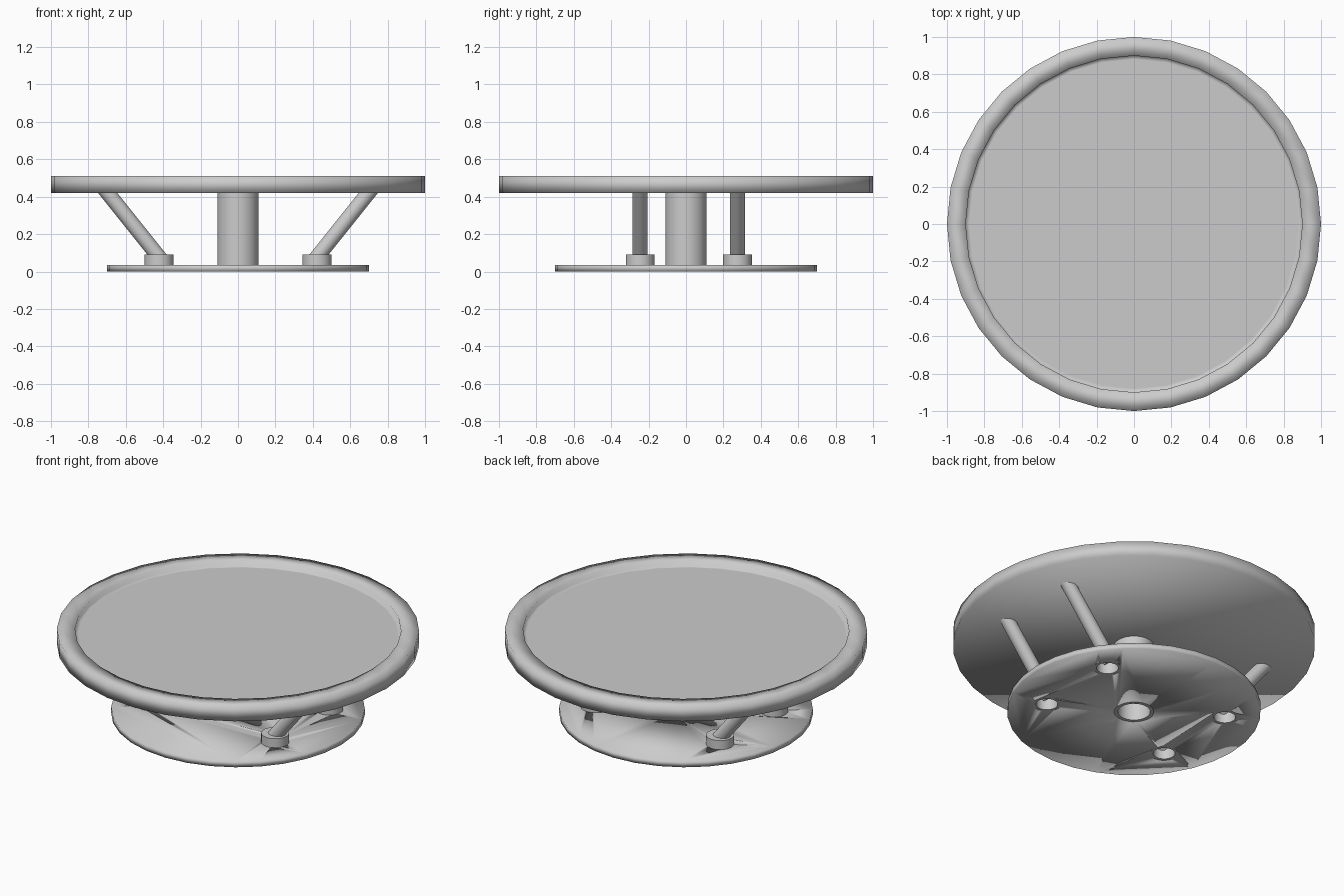
import bpy, bmesh, math
from mathutils import Vector

cube = bpy.data.objects.get("Cube")
if cube:
    bpy.data.objects.remove(cube, do_unlink=True)

SIDES = 32
GREY = (0.6, 0.6, 0.6, 1)
mat = bpy.data.materials.new("plain grey")
mat.use_nodes = True
mat.diffuse_color = GREY
mat.node_tree.nodes["Principled BSDF"].inputs["Base Color"].default_value = GREY


def finish(bm, name, smooth_all=False):
    bmesh.ops.recalc_face_normals(bm, faces=bm.faces)
    mesh = bpy.data.meshes.new(name)
    bm.to_mesh(mesh)
    bm.free()
    obj = bpy.data.objects.new(name, mesh)
    bpy.context.collection.objects.link(obj)
    mesh.materials.append(mat)
    bpy.ops.object.select_all(action='DESELECT')
    obj.select_set(True)
    bpy.context.view_layer.objects.active = obj
    if smooth_all:
        bpy.ops.object.shade_smooth()
    else:
        bpy.ops.object.shade_smooth_by_angle(angle=math.radians(35))
    return obj


def lathe(name, profile, at=(0, 0), closed=False, smooth_all=False):
    """Spin (radius, z) points round z; open profiles are capped at both ends."""
    bm = bmesh.new()
    rings = []
    for r, z in profile:
        rings.append([bm.verts.new((at[0] + r * math.cos(a), at[1] + r * math.sin(a), z))
                      for a in (math.tau * i / SIDES for i in range(SIDES))])
    pairs = list(zip(rings, rings[1:]))
    if closed:
        pairs.append((rings[-1], rings[0]))
    else:
        bm.faces.new(rings[0])
        bm.faces.new(rings[-1])
    for a, b in pairs:
        for i in range(SIDES):
            j = (i + 1) % SIDES
            bm.faces.new((a[i], a[j], b[j], b[i]))
    return finish(bm, name, smooth_all)


def rod(name, start, end, radius):
    start, end = Vector(start), Vector(end)
    axis = end - start
    bm = bmesh.new()
    bmesh.ops.create_cone(bm, cap_ends=True, segments=SIDES, radius1=radius,
                          radius2=radius, depth=axis.length)
    bmesh.ops.rotate(bm, verts=bm.verts, matrix=axis.to_track_quat('Z', 'Y').to_matrix())
    bmesh.ops.translate(bm, verts=bm.verts, vec=(start + end) / 2)
    return finish(bm, name)


# Tray top with raised rim, and the base plate
lathe("tray_top", [(1, 0.42), (1, 0.51), (0.9, 0.51), (0.9, 0.48), (0.88, 0.48)],
      smooth_all=True)
base = lathe("base_plate", [(0.7, 0), (0.7, 0.035)], smooth_all=True)

# Hollow centre column
lathe("column", [(0.11, 0), (0.11, 0.43), (0.09, 0.43), (0.09, 0)], closed=True)
holes = [((0, 0), 0.109)]

# Slanted braces, each standing in a socket that is open below
for side, sx in (("left", 1), ("right", -1)):
    for end, y in (("front", -0.245), ("back", 0.275)):
        spot = (sx * 0.422, y)
        lathe(f"socket_{end}_{side}",
              [(0.06, 0.07), (0.06, 0), (0.077, 0), (0.077, 0.09)], at=spot)
        rod(f"brace_{end}_{side}", (sx * 0.401, y, 0.05), (sx * 0.721, y, 0.45), 0.04)
        holes.append((spot, 0.076))

# Cut the base plate where the column and sockets pass through
for spot, r in holes:
    cutter = lathe("hole_cutter", [(r, -0.1), (r, 0.2)], at=spot)
    mod = base.modifiers.new("hole", 'BOOLEAN')
    mod.operation = 'DIFFERENCE'
    mod.solver = 'EXACT'
    mod.object = cutter
    bpy.context.view_layer.objects.active = base
    bpy.ops.object.modifier_apply(modifier=mod.name)
    bpy.data.objects.remove(cutter, do_unlink=True)
